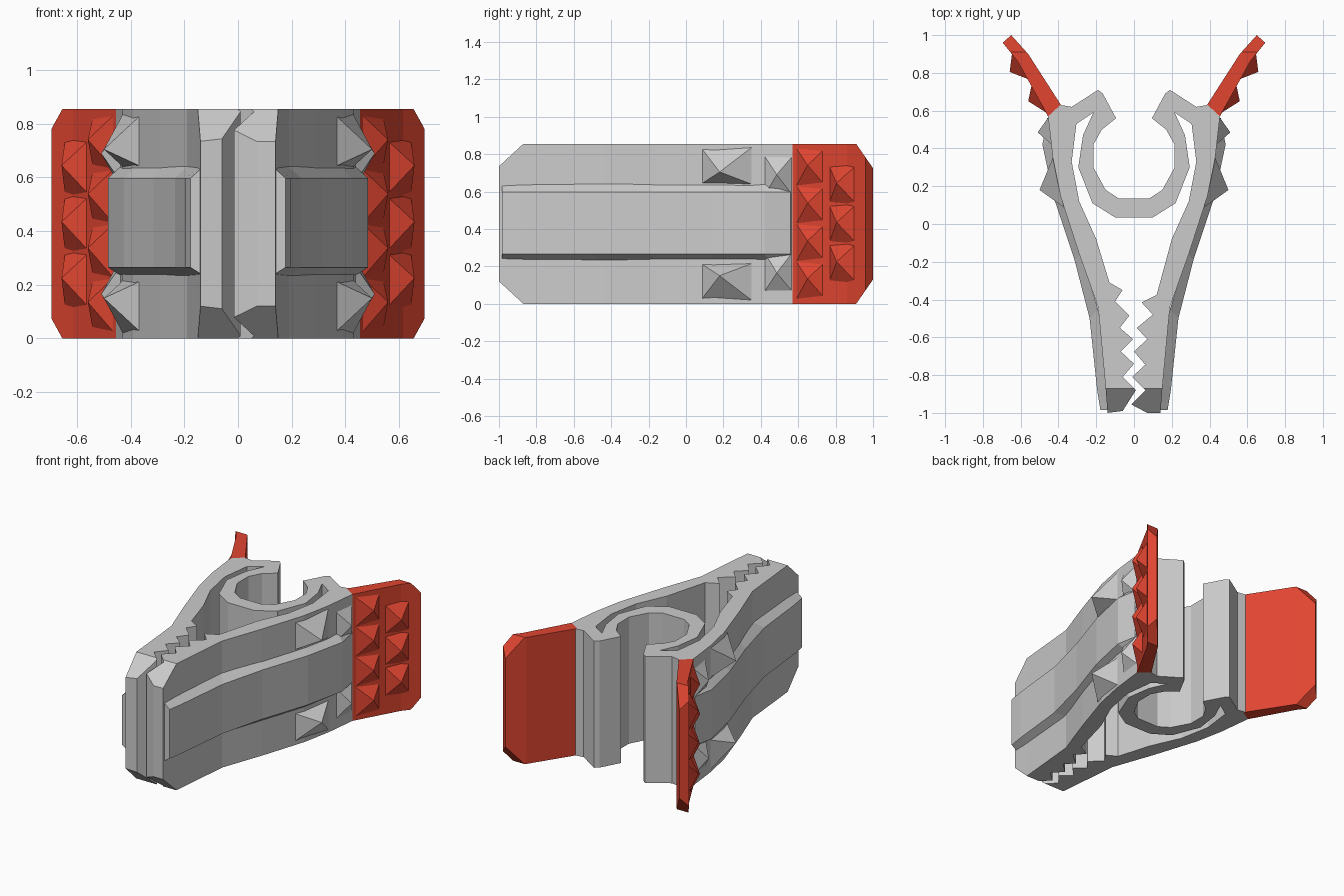
import bpy, bmesh
from mathutils import Vector

if "Cube" in bpy.data.objects:
    bpy.data.objects.remove(bpy.data.objects["Cube"])

H = 0.855
red = bpy.data.materials.new("red")
red.diffuse_color = (0.75, 0.06, 0.03, 1)
red.use_nodes = True
red.node_tree.nodes["Principled BSDF"].inputs["Base Color"].default_value = red.diffuse_color


def finish(bm, name, mat=None):
    bmesh.ops.recalc_face_normals(bm, faces=bm.faces[:])
    me = bpy.data.meshes.new(name)
    bm.to_mesh(me)
    bm.free()
    ob = bpy.data.objects.new(name, me)
    bpy.context.collection.objects.link(ob)
    if mat:
        me.materials.append(mat)
    return ob


def prism(pts, s, chamfers):
    """Extrude an xy outline to height H, then cut corners with (point, outward normal) planes."""
    bm = bmesh.new()
    f = bm.faces.new([bm.verts.new((s * x, y, 0)) for x, y in pts])
    up = bmesh.ops.extrude_face_region(bm, geom=[f])["geom"]
    bmesh.ops.translate(bm, vec=(0, 0, H), verts=[v for v in up if isinstance(v, bmesh.types.BMVert)])
    bm.faces.ensure_lookup_table()
    if not any(all(v.co.z < 0.01 for v in q.verts) for q in bm.faces):
        bm.faces.new([v for v in f.verts])
    for co, no in chamfers:
        bmesh.ops.bisect_plane(bm, geom=bm.verts[:] + bm.edges[:] + bm.faces[:], dist=1e-5,
                               plane_co=co, plane_no=no, clear_outer=True)
        bmesh.ops.holes_fill(bm, edges=[e for e in bm.edges if e.is_boundary], sides=0)
    return bm


def spike(bm, s, a, b, z0, z1, apex):
    """Four-sided pyramid standing on a wall between xy points a and b."""
    q = [bm.verts.new((s * p[0], p[1], z)) for p, z in ((a, z0), (b, z0), (b, z1), (a, z1))]
    t = bm.verts.new((s * apex[0], apex[1], apex[2]))
    for i in range(4):
        bm.faces.new((q[i], q[(i + 1) % 4], t))
    bm.faces.new(q)


# interlocking teeth, from tip to throat
teeth = {
    1: [(.07, -1), (-.015, -.955), (.06, -.88), (-.01, -.81), (.06, -.745), (0, -.675),
        (.07, -.61), (.015, -.55), (.10, -.48), (.04, -.415), (.12, -.375)],
    -1: [(.06, -.99), (-.01, -.88), (.06, -.81), (0, -.74), (.07, -.675), (.005, -.61),
         (.075, -.55), (.025, -.485), (.10, -.41), (.06, -.35), (.13, -.31)],
}
ring_in = [(0, .135), (.08, .135), (.15, .18), (.215, .30), (.215, .42), (.17, .50), (.095, .56)]
head = [(.165, .69), (.19, .71), (.33, .62), (.39, .63), (.455, .57)]
outer = [(.43, .35), (.39, .15), (.29, -.16), (.19, -.44), (.15, -.87), (.14, -1)]
slot = [(.20, -.08), (.29, .12), (.33, .33), (.305, .53), (.215, .59)]
ring_out = [(.27, .47), (.295, .30), (.22, .11), (.10, .035), (0, .035)]

for s, side in ((1, "right"), (-1, "left")):
    # arm with toothed jaw and half of the spring ring
    bm = prism(ring_in + head + outer + teeth[s] + slot + ring_out, s,
               [((0, -.87, 0), (0, -.12, -.13)), ((0, -.87, H), (0, -.12, .13))])
    mid = [f for f in bm.faces if all(abs(v.co.x) < 1e-4 and v.co.y > 0 for v in f.verts)]
    bmesh.ops.delete(bm, geom=mid, context='FACES')
    finish(bm, side + "_arm")

    # raised panel along the outside of the arm
    low = [(.13, -.985), (.145, -.87), (.19, -.45), (.285, -.16), (.385, .15), (.44, .44), (.44, .57)]
    high = [(.178, -.985), (.195, -.88), (.235, -.5), (.315, -.19), (.425, .14), (.485, .42), (.46, .56)]
    bm = bmesh.new()
    rows = [[bm.verts.new((s * x, y, z)) for x, y in p]
            for p, z in ((low, .235), (high, .265), (high, .597), (low, .64))]
    for r0, r1 in zip(rows, rows[1:]):
        for i in range(len(low) - 1):
            bm.faces.new((r0[i], r0[i + 1], r1[i + 1], r1[i]))
    for i in (0, -1):
        bm.faces.new([r[i] for r in rows])
    for i in range(len(low) - 1):
        bm.faces.new((rows[0][i], rows[3][i], rows[3][i + 1], rows[0][i + 1]))
    finish(bm, side + "_panel")

    # faceted bumps above and below the panel
    bm = bmesh.new()
    for m in (0, 1):
        fz = lambda z: H - z if m else z
        spike(bm, s, (.36, .08), (.43, .35), fz(.64), fz(.835), (.5, .18, fz(.705)))
        spike(bm, s, (.435, .42), (.45, .57), fz(.58), fz(.79), (.51, .485, fz(.69)))
    finish(bm, side + "_bumps")

    # finger handle with cut corners
    bm = prism([(.38, .62), (.56, .90), (.65, 1), (.695, .96), (.615, .86), (.455, .57)], s,
               [((0, .91, 0), (0, .13, -.09)), ((0, .91, H), (0, .13, .09))])
    finish(bm, side + "_handle", red)

    # grip spikes on the handle
    bm = bmesh.new()
    for k in range(4):
        z = .025 + .202 * k
        spike(bm, s, (.465, .59), (.54, .745), z, z + .2, (.56, .65, z + .11))
    for k in range(3):
        z = .115 + .21 * k
        spike(bm, s, (.555, .765), (.645, .91), z, z + .205, (.658, .805, z + .11))
    finish(bm, side + "_grip", red)
